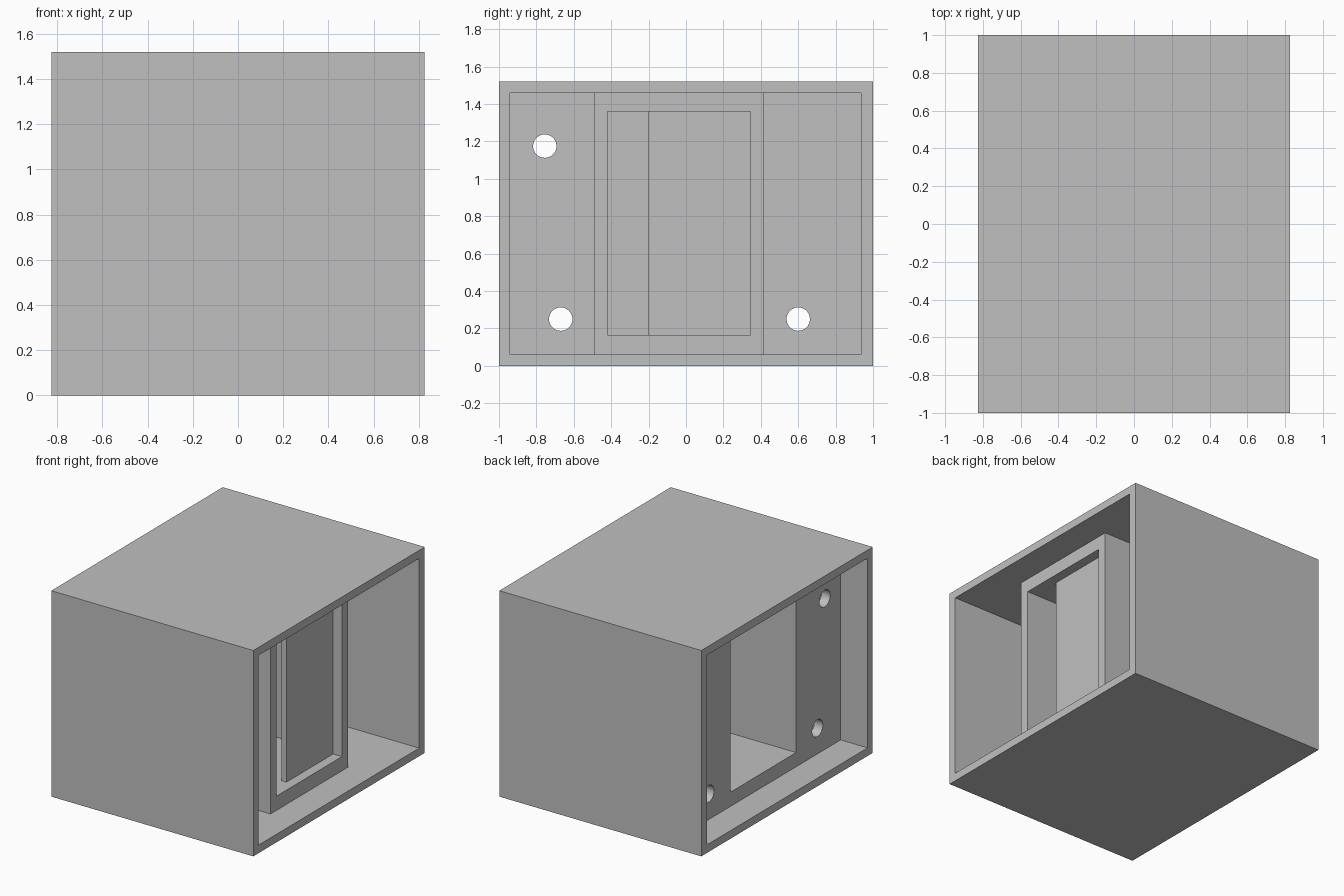
import bpy
import bmesh
import math

cube = bpy.data.objects.get("Cube")
if cube:
    bpy.data.objects.remove(cube, do_unlink=True)

grey = bpy.data.materials.new("plain grey")
grey.use_nodes = True
colour = (0.53, 0.53, 0.53, 1)
grey.diffuse_color = colour
grey.node_tree.nodes["Principled BSDF"].inputs["Base Color"].default_value = colour

# Rectangles in the side plane: (y min, y max, z min, z max)
OUTSIDE = (-1.0, 1.0, 0.0, 1.52)
CAVITY = (-0.94, 0.935, 0.06, 1.46)
SLEEVE = (-0.49, 0.415, 0.06, 1.46)
DUCT = (-0.42, 0.345, 0.165, 1.36)


def finish(name, bm):
    bmesh.ops.recalc_face_normals(bm, faces=bm.faces)
    mesh = bpy.data.meshes.new(name)
    bm.to_mesh(mesh)
    bm.free()
    mesh.materials.append(grey)
    obj = bpy.data.objects.new(name, mesh)
    bpy.context.collection.objects.link(obj)
    return obj


def ring(bm, rect, x):
    y0, y1, z0, z1 = rect
    return [bm.verts.new((x, y, z)) for y, z in ((y0, z0), (y1, z0), (y1, z1), (y0, z1))]


def tube(name, outer, inner, x0, x1):
    """Rectangular tube running along x."""
    bm = bmesh.new()
    loops = [ring(bm, outer, x0), ring(bm, outer, x1), ring(bm, inner, x1), ring(bm, inner, x0)]
    for a, b in zip(loops, loops[1:] + loops[:1]):
        for i in range(4):
            j = (i + 1) % 4
            bm.faces.new((a[i], a[j], b[j], b[i]))
    return finish(name, bm)


def board(name, rect, x0, x1):
    """Solid upright board facing along x."""
    bm = bmesh.new()
    a, b = ring(bm, rect, x0), ring(bm, rect, x1)
    bm.faces.new(a)
    bm.faces.new(b)
    for i in range(4):
        j = (i + 1) % 4
        bm.faces.new((a[i], a[j], b[j], b[i]))
    return finish(name, bm)


# Outer case, open at both sides
tube("case", OUTSIDE, CAVITY, -0.825, 0.825)

# Mounting panel and the duct sleeve behind it
PANEL_BACK, PANEL_FRONT = -0.605, -0.535
panel = tube("mounting_panel", CAVITY, DUCT, PANEL_BACK, PANEL_FRONT)
tube("duct_sleeve", SLEEVE, DUCT, PANEL_FRONT, 0.608)

# Staggered baffles inside the duct
y0, y1, z0, z1 = DUCT
gap = 0.22
board("outer_baffle", (y0 + gap, y1, z0, z1), 0.495, 0.536)
board("inner_baffle", (y0, y1 - gap, z0, z1), 0.08, 0.12)

# Round holes through the mounting panel
for y, z in ((-0.755, 1.175), (-0.67, 0.25), (0.6, 0.25)):
    bpy.ops.mesh.primitive_cylinder_add(
        vertices=48, radius=0.0625, depth=0.3,
        location=((PANEL_BACK + PANEL_FRONT) / 2, y, z), rotation=(0, math.pi / 2, 0))
    cutter = bpy.context.object
    cutter.name = "hole_cutter"
    cutter.hide_render = True
    cutter.data.materials.append(grey)
    cut = panel.modifiers.new("hole", 'BOOLEAN')
    cut.operation = 'DIFFERENCE'
    cut.solver = 'EXACT'
    cut.object = cutter
    bpy.context.view_layer.objects.active = panel
    bpy.ops.object.modifier_apply(modifier=cut.name)
    bpy.data.objects.remove(cutter, do_unlink=True)

# Smooth hole walls, sharp corners
bpy.ops.object.select_all(action='DESELECT')
panel.select_set(True)
bpy.context.view_layer.objects.active = panel
bpy.ops.object.shade_smooth_by_angle(angle=math.radians(30))
